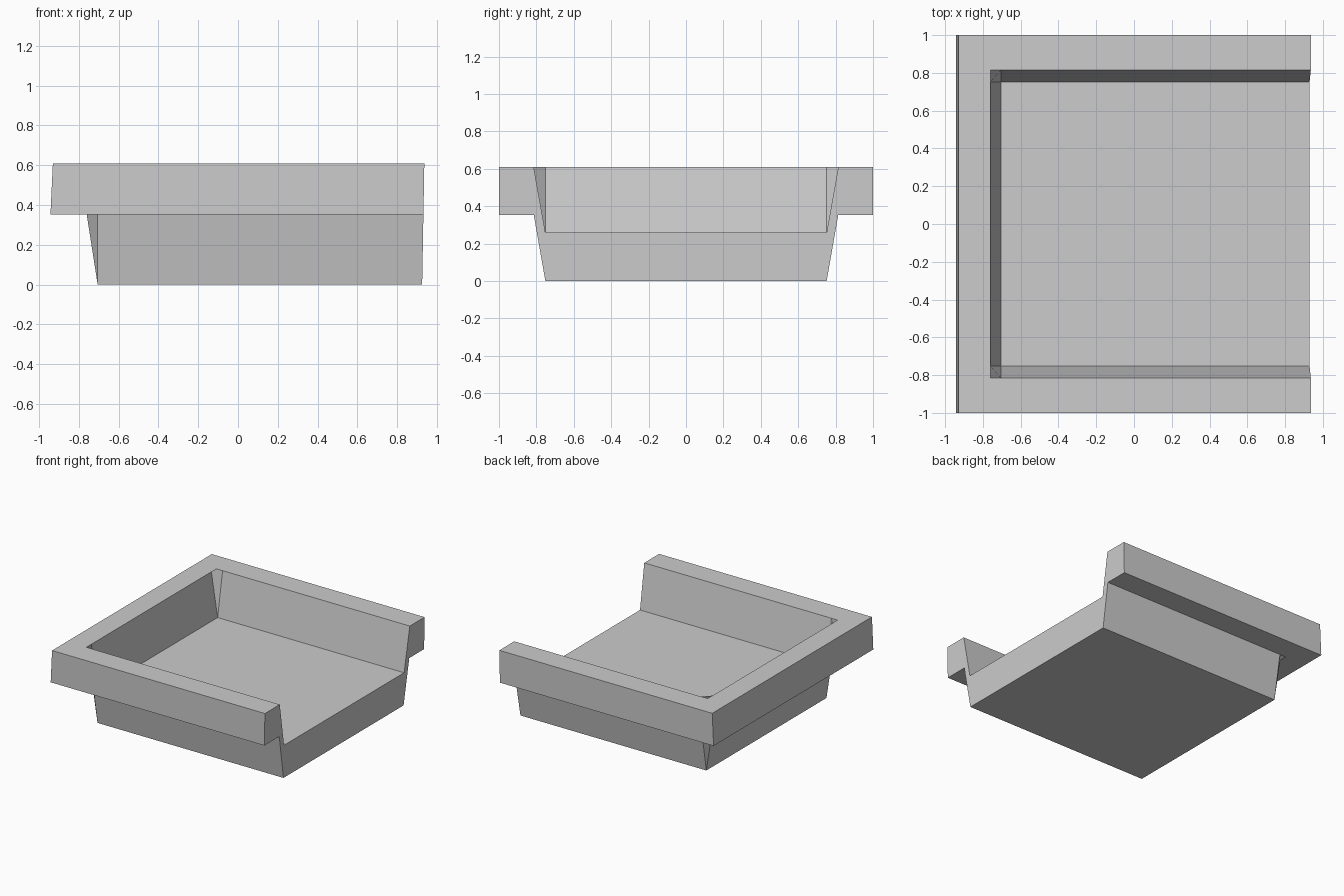
import bpy
import bmesh

cube = bpy.data.objects.get("Cube")
if cube:
    bpy.data.objects.remove(cube, do_unlink=True)

# Heights
TOP, LIP, FLOOR = 0.608, 0.353, 0.26
# Widths (half) and left wall positions
RIM_Y, WIDE_Y, BASE_Y = 1.0, 0.814, 0.752
WIDE_X, BASE_X = -0.76, -0.705

grey = bpy.data.materials.new("light_grey")
grey.use_nodes = True
colour = (0.604, 0.604, 0.604, 1.0)
grey.diffuse_color = colour
grey.node_tree.nodes["Principled BSDF"].inputs["Base Color"].default_value = colour

bm = bmesh.new()


def end_x(z):
    """Slightly tilted open end of the channel."""
    return 0.925 + 0.018 * z


def rim_x(z):
    """Slightly tilted outer face of the closed end."""
    return -0.93 - 0.047 * (TOP - z)


def face(*points):
    return bm.faces.new([bm.verts.new(p) for p in points])


def end_point(y, z):
    return (end_x(z), y, z)


def basin(low, high):
    """Sloped half shell with a folded corner: floor, side, end and corner."""
    a = (WIDE_X, BASE_Y, high)
    b = (BASE_X, WIDE_Y, high)
    foot = (BASE_X, BASE_Y, low)
    face((BASE_X, 0, low), end_point(0, low), end_point(BASE_Y, low), foot)
    face(foot, end_point(BASE_Y, low), end_point(WIDE_Y, high), b)
    face((BASE_X, 0, low), foot, a, (WIDE_X, 0, high))
    face(a, (WIDE_X, WIDE_Y, high), b, foot)


def rim_ring(z):
    """Half of the flat U-shaped ledge around the basin."""
    corner = (WIDE_X, WIDE_Y, z)
    outer = (rim_x(z), RIM_Y, z)
    face((rim_x(z), 0, z), (WIDE_X, 0, z), (WIDE_X, BASE_Y, z), corner, outer)
    face(corner, (BASE_X, WIDE_Y, z), end_point(WIDE_Y, z), end_point(RIM_Y, z), outer)


# Inner basin, outer hull and the two ledges
basin(FLOOR, TOP)
basin(0, LIP)
rim_ring(TOP)
rim_ring(LIP)

# Outer sides of the rim
face((rim_x(LIP), RIM_Y, LIP), end_point(RIM_Y, LIP),
     end_point(RIM_Y, TOP), (rim_x(TOP), RIM_Y, TOP))
face((rim_x(LIP), 0, LIP), (rim_x(LIP), RIM_Y, LIP),
     (rim_x(TOP), RIM_Y, TOP), (rim_x(TOP), 0, TOP))

# Open end section
section = [(0, 0), (BASE_Y, 0), (WIDE_Y, LIP), (RIM_Y, LIP),
           (RIM_Y, TOP), (WIDE_Y, TOP), (BASE_Y, FLOOR), (0, FLOOR)]
face(*[end_point(y, z) for y, z in section])

# Mirror across the middle, weld and orient the faces
copy = bmesh.ops.duplicate(bm, geom=bm.verts[:] + bm.edges[:] + bm.faces[:])["geom"]
for v in copy:
    if isinstance(v, bmesh.types.BMVert):
        v.co.y = -v.co.y
bmesh.ops.remove_doubles(bm, verts=bm.verts[:], dist=0.0005)
bmesh.ops.recalc_face_normals(bm, faces=bm.faces[:])

mesh = bpy.data.meshes.new("open_ended_tray")
bm.to_mesh(mesh)
bm.free()
mesh.materials.append(grey)
tray = bpy.data.objects.new("open_ended_tray", mesh)
bpy.context.scene.collection.objects.link(tray)
